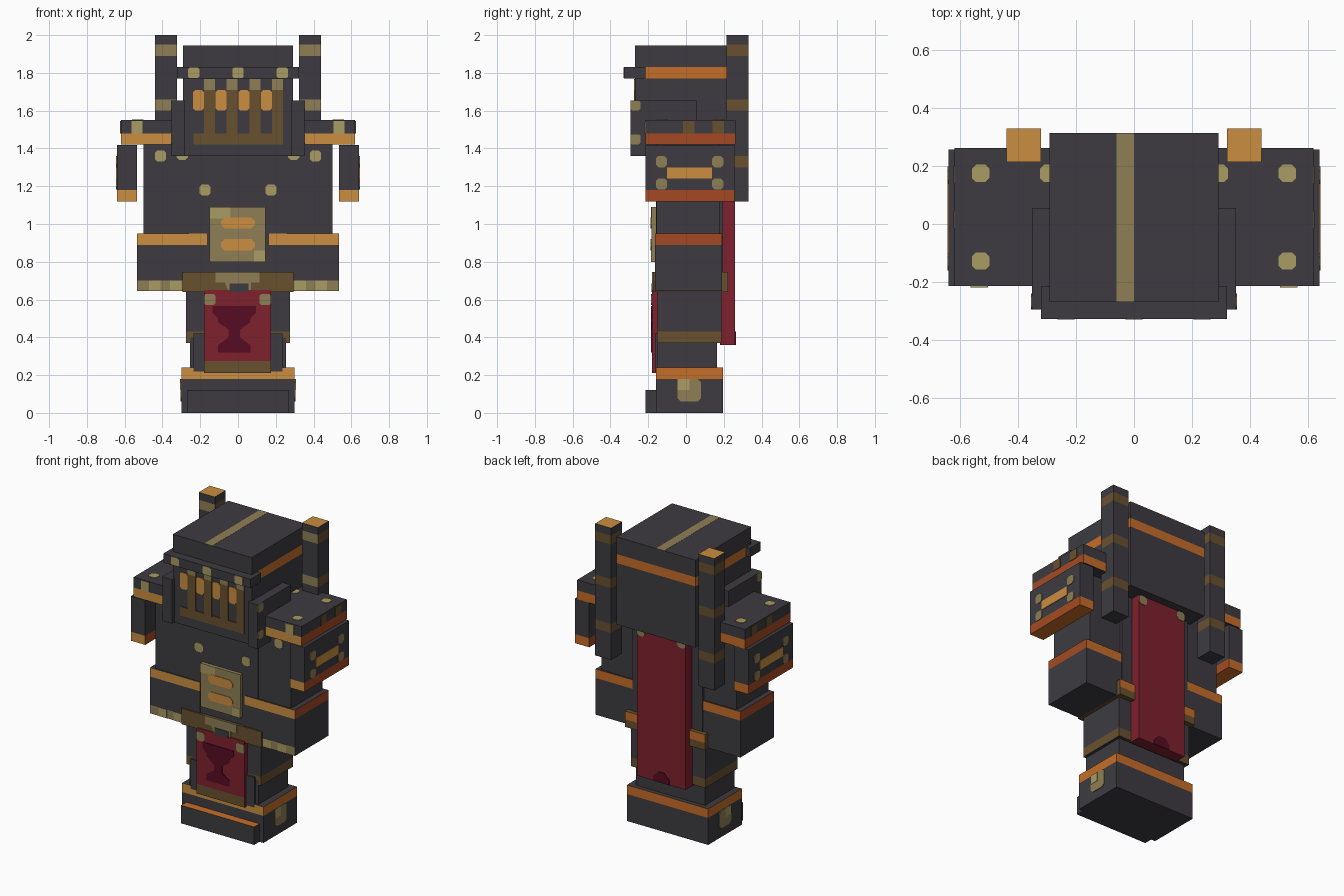
import bpy, bmesh
from mathutils import Vector

cube = bpy.data.objects.get("Cube")
if cube:
    bpy.data.objects.remove(cube, do_unlink=True)


def material(name, hexcode):
    srgb = [int(hexcode[i:i + 2], 16) / 255 for i in (0, 2, 4)]
    col = [((c + 0.055) / 1.055) ** 2.4 if c > 0.04 else c / 12.92 for c in srgb] + [1]
    m = bpy.data.materials.new(name)
    m.use_nodes = True
    m.diffuse_color = col
    m.node_tree.nodes["Principled BSDF"].inputs["Base Color"].default_value = col
    return m


MATS = {n: material(n, h) for n, h in {
    "charcoal": "3D3B41", "olive": "8F7F56", "light_olive": "AA9C62",
    "brown": "68502F", "light_orange": "CB8D40", "orange": "C66D29",
    "dark_orange": "A54A22", "red": "7E212D", "dark_red": "560C22"}.items()}


def finish(name, bm, pick):
    """Turn a bmesh into an object, colouring each face by the pick rule."""
    bmesh.ops.recalc_face_normals(bm, faces=bm.faces)
    used = []
    for f in bm.faces:
        m = pick(f)
        if m not in used:
            used.append(m)
        f.material_index = used.index(m)
    me = bpy.data.meshes.new(name)
    bm.to_mesh(me)
    bm.free()
    for m in used:
        me.materials.append(MATS[m])
    ob = bpy.data.objects.new(name, me)
    bpy.context.collection.objects.link(ob)


def block(name, x, y, z, base="charcoal", bands=(), top=None, bottom=None):
    """Box with painted bands: (z0, z1, front, side, back)."""
    bm = bmesh.new()
    bmesh.ops.create_cube(bm, size=1)
    for v in bm.verts:
        v.co = Vector([(r[0] + r[1]) / 2 + c * (r[1] - r[0])
                       for r, c in zip((x, y, z), v.co)])
    for h in {h for b in bands for h in b[:2]}:
        if z[0] < h < z[1]:
            bmesh.ops.bisect_plane(bm, geom=bm.verts[:] + bm.edges[:] + bm.faces[:],
                                   plane_co=(0, 0, h), plane_no=(0, 0, 1))

    def pick(f):
        n, h = f.normal, f.calc_center_median().z
        if abs(n.z) > 0.5:
            return (top if n.z > 0 else bottom) or base
        for z0, z1, front, side, back in bands:
            if z0 < h < z1:
                return side if abs(n.x) > 0.5 else front if n.y < 0 else back
        return base
    finish(name, bm, pick)


def pair(name, x, *args, **kw):
    block("left_" + name, x, *args, **kw)
    block("right_" + name, (-x[1], -x[0]), *args, **kw)


def plate(name, face, at, pts, mat, flip=1, thick=0.004):
    """Thin painted shape lying on a front, back, side or top surface."""
    out = {"front": (0, -1, 0), "back": (0, 1, 0), "side": (flip, 0, 0), "top": (0, 0, 1)}[face]

    def place(u, v):
        return {"front": (u * flip, at, v), "back": (u * flip, at, v),
                "side": (at * flip, u, v), "top": (u * flip, v, at)}[face]
    bm = bmesh.new()
    f = bm.faces.new([bm.verts.new(place(u, v)) for u, v in pts])
    ext = bmesh.ops.extrude_face_region(bm, geom=[f])["geom"]
    bmesh.ops.translate(bm, vec=Vector(out) * thick,
                        verts=[g for g in ext if isinstance(g, bmesh.types.BMVert)])
    finish(name, bm, lambda f: mat)


def rect(u0, u1, v0, v1, c=0.0):
    """Rectangle outline, with clipped corners if c is given."""
    if not c:
        return [(u0, v0), (u1, v0), (u1, v1), (u0, v1)]
    return [(u0 + c, v0), (u1 - c, v0), (u1, v0 + c), (u1, v1 - c),
            (u1 - c, v1), (u0 + c, v1), (u0, v1 - c), (u0, v0 + c)]


def rivets(name, face, at, spots, mat="light_olive", r=0.03):
    for flip, side in ((1, "left"), (-1, "right")):
        for u, v in spots:
            plate(f"{side}_{name}", face, at, rect(u - r, u + r, v - r, v + r, 0.014), mat, flip)


# Boots
block("boots", (-0.3, 0.3), (-0.16, 0.195), (0, 0.24),
      bands=[(0.18, 0.24, "light_orange", "orange", "orange")])
block("boot_toe", (-0.27, 0.27), (-0.215, -0.15), (0, 0.12), top="orange")
for flip in (1, -1):
    plate("boot_buckle", "side", 0.3, rect(-0.045, 0.08, 0.06, 0.18, 0.018), "olive", flip)
    plate("buckle_shine", "side", 0.304, rect(-0.045, 0.018, 0.12, 0.18), "light_olive", flip, 0.002)

# Legs
block("lower_legs", (-0.255, 0.255), (-0.15, 0.165), (0.22, 0.4))
block("upper_legs", (-0.275, 0.275), (-0.15, 0.188), (0.37, 0.66),
      bands=[(0.37, 0.43, "brown", "brown", "brown")])
block("knee_guard", (-0.235, 0.235), (-0.163, -0.14), (0.22, 0.42))

# Front tabard with its emblem
block("tabard", (-0.18, 0.175), (-0.18, -0.15), (0.21, 0.65), "red",
      bands=[(0.21, 0.275, "brown", "red", "red")])
for u in (-0.18, 0.115):
    plate("tabard_corner", "front", -0.18, rect(u, u + 0.06, 0.57, 0.63, 0.01), "olive")
half = [(0.085, 0.32), (0.085, 0.36), (0.05, 0.385), (0.03, 0.4),
        (0.03, 0.44), (0.085, 0.48), (0.085, 0.5), (0.115, 0.53), (0.115, 0.567)]
plate("tabard_emblem", "front", -0.18,
      [(-0.02 + u, v) for u, v in half] + [(-0.02 - u, v) for u, v in reversed(half)], "dark_red")

# Torso and belt
block("torso", (-0.26, 0.26), (-0.16, 0.195), (0.65, 1.42))
rivets("chest_rivet", "front", -0.16, [(0.175, 1.18)])
block("belt", (-0.295, 0.295), (-0.175, 0.222), (0.64, 0.745), "brown",
      bands=[(0.69, 0.745, "brown", "brown", "orange")])
plate("belt_buckle", "front", -0.175,
      [(-0.12, 0.745), (-0.12, 0.69), (-0.07, 0.69), (-0.05, 0.64),
       (0.07, 0.64), (0.07, 0.69), (0.115, 0.69), (0.115, 0.745)], "olive")
plate("buckle_hole", "front", -0.179, rect(-0.045, 0.055, 0.64, 0.685), "charcoal")

# Chest plaque
block("chest_plaque", (-0.15, 0.145), (-0.183, -0.15), (0.8, 1.09), "olive")
plate("plaque_shine", "front", -0.183, rect(-0.15, -0.04, 1.03, 1.09), "light_olive", thick=0.002)
plate("plaque_shine", "front", -0.183, rect(0.085, 0.145, 0.8, 0.86), "light_olive", thick=0.002)
for z in (0.86, 0.975):
    plate("plaque_slot", "front", -0.183, rect(-0.09, 0.09, z, z + 0.06, 0.02), "light_orange")

# Arms and gauntlets
pair("arm", (0.2, 0.5), (-0.155, 0.18), (0.9, 1.45))
rivets("arm_rivet", "front", -0.155, [(0.41, 1.36), (0.295, 1.37)])
pair("gauntlet", (0.165, 0.535), (-0.165, 0.19), (0.645, 0.95),
     bands=[(0.89, 0.95, "light_orange", "dark_orange", "orange"),
            (0.645, 0.702, "olive", "charcoal", "charcoal")])
for flip in (1, -1):
    for u in (0.3, 0.41):
        plate("gauntlet_shine", "front", -0.165, rect(u, u + 0.06, 0.645, 0.702),
              "light_olive", flip, 0.002)

# Shoulder caps and hanging outer plates
pair("shoulder_cap", (0.25, 0.62), (-0.215, 0.262), (1.42, 1.55),
     bands=[(1.42, 1.48, "light_orange", "dark_orange", "orange")])
rivets("cap_rivet", "top", 1.55, [(0.53, 0.175), (0.53, -0.128), (0.295, 0.175)])
for flip in (1, -1):
    plate("cap_front_stud", "front", -0.215, rect(0.505, 0.565, 1.48, 1.545), "light_olive", flip)
    for u in (-0.015, 0.14):
        plate("cap_side_stud", "side", 0.62, rect(u, u + 0.06, 1.48, 1.545), "brown", flip)
pair("shoulder_plate", (0.535, 0.641), (-0.215, 0.257), (1.12, 1.417),
     bands=[(1.12, 1.18, "light_orange", "dark_orange", "orange")], bottom="orange")
rivets("plate_rivet", "side", 0.641, [(u, v) for u in (-0.13, 0.168) for v in (1.212, 1.33)], "olive")
for flip in (1, -1):
    plate("plate_bar", "side", 0.641, rect(-0.1, 0.138, 1.24, 1.3), "light_orange", flip)

# Cape
block("cape", (-0.18, 0.18), (0.18, 0.26), (0.36, 1.4), "red")
for u in (-0.18, 0.12):
    plate("cape_stud", "back", 0.26, rect(u, u + 0.06, 1.3, 1.36, 0.014), "olive")
plate("cape_emblem", "back", 0.26,
      [(-0.06, 0.36), (0.06, 0.36), (0.06, 0.39), (0.025, 0.43), (-0.025, 0.43), (-0.06, 0.39)],
      "dark_red")

# Helmet
block("helmet", (-0.292, 0.292), (-0.27, 0.315), (1.36, 1.945),
      bands=[(1.77, 1.83, "charcoal", "orange", "orange")])
plate("helmet_crest_stripe", "top", 1.942, rect(-0.06, 0, -0.27, 0.315), "olive")
block("brow_bar", (-0.322, 0.322), (-0.328, -0.215), (1.77, 1.83))
for u in (-0.265, -0.03, 0.205):
    plate("brow_stud", "front", -0.328, rect(u, u + 0.06, 1.772, 1.828, 0.008), "light_olive",
          thick=0.002)
pair("cheek_guard", (0.28, 0.352), (-0.295, 0.055), (1.36, 1.655))
for flip in (1, -1):
    for v in (1.42, 1.6):
        plate("cheek_stud", "side", 0.352, rect(-0.295, -0.24, v, v + 0.055, 0.01), "olive", flip)

# Face grille with glowing slots between the bars
plate("grille_base", "front", -0.27, rect(-0.235, 0.237, 1.42, 1.48), "brown")
for i in range(4):
    u = -0.18 + 0.12 * i
    plate("glow_slot", "front", -0.27, rect(u - 0.058, u, 1.6, 1.71, 0.012), "light_orange")
    plate("grille_bar", "front", -0.27, rect(u, u + 0.058, 1.47, 1.71), "brown", thick=0.005)
    plate("grille_bar_cap", "front", -0.27, rect(u, u + 0.058, 1.71, 1.768), "olive", thick=0.005)

# Rear pillars
pair("rear_pillar", (0.322, 0.44), (0.215, 0.33), (1.12, 2.0), top="light_orange",
     bands=[(z, z + 0.06, "olive", "brown", "brown") for z in (1.3, 1.6, 1.89)])
